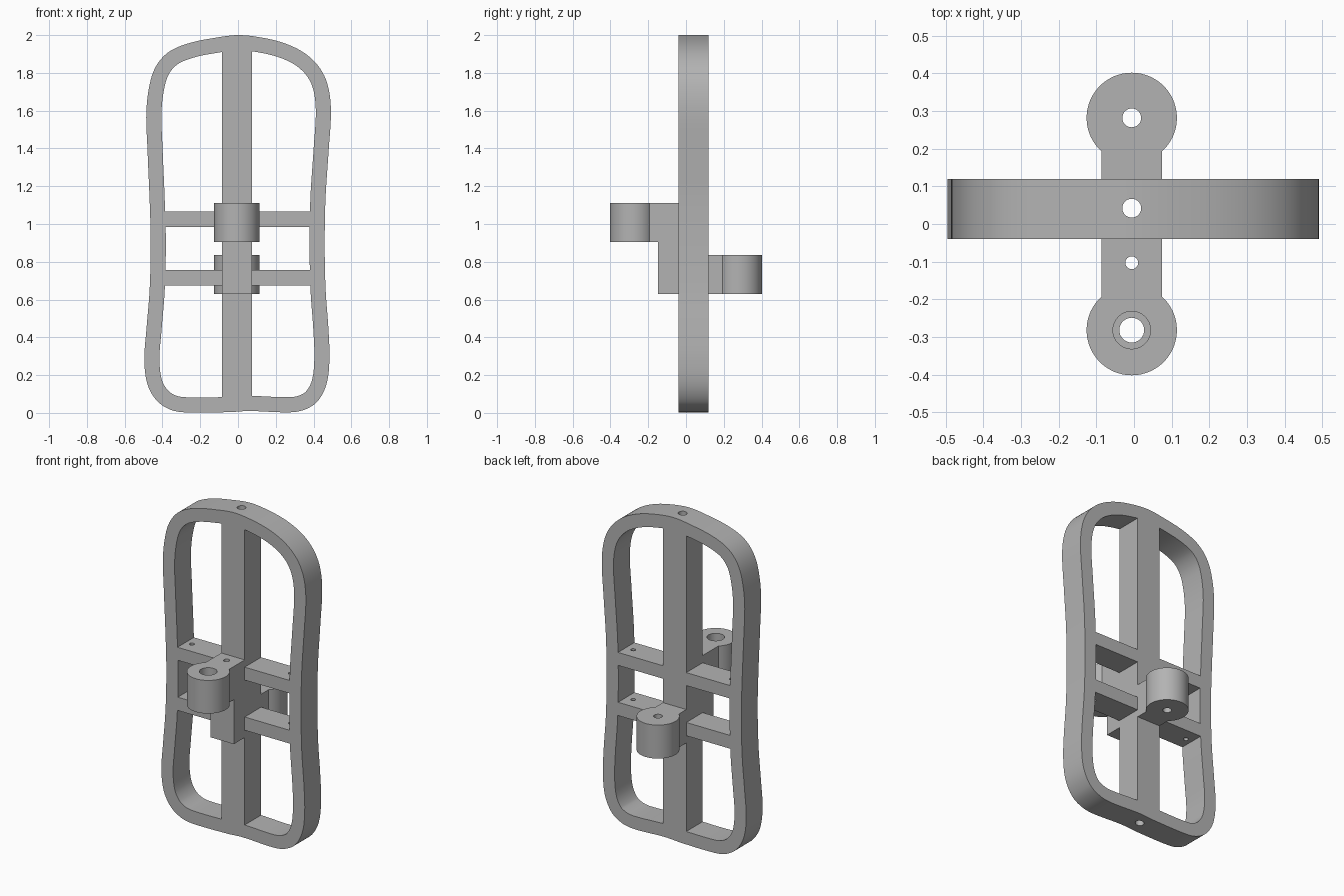
import bpy, bmesh, math
from mathutils import Vector
from mathutils.geometry import interpolate_bezier

if "Cube" in bpy.data.objects:
    bpy.data.objects.remove(bpy.data.objects["Cube"])

grey = bpy.data.materials.new("plain grey")
grey.use_nodes = True
COLOUR = (0.45, 0.45, 0.45, 1)
grey.diffuse_color = COLOUR
grey.node_tree.nodes["Principled BSDF"].inputs["Base Color"].default_value = COLOUR

CX = -0.006                   # centre line of spine and bosses
HALF = 0.08                   # half width of spine and arms
FRONT, BACK = -0.04, 0.12     # faces of the flat panel


def prism(name, outline, lo, hi, axis="Z"):
    """Extrude a closed 2D outline along Z (outline in xy) or Y (outline in xz)."""
    bm = bmesh.new()
    place = (lambda p: (p[0], p[1], lo)) if axis == "Z" else (lambda p: (p[0], lo, p[1]))
    face = bm.faces.new([bm.verts.new(place(p)) for p in outline])
    moved = bmesh.ops.extrude_face_region(bm, geom=[face])["geom"]
    shift = Vector((0, 0, hi - lo)) if axis == "Z" else Vector((0, hi - lo, 0))
    bmesh.ops.translate(bm, vec=shift, verts=[v for v in moved if isinstance(v, bmesh.types.BMVert)])
    bmesh.ops.recalc_face_normals(bm, faces=bm.faces)
    mesh = bpy.data.meshes.new(name)
    bm.to_mesh(mesh)
    bm.free()
    mesh.materials.append(grey)
    obj = bpy.data.objects.new(name, mesh)
    bpy.context.collection.objects.link(obj)
    return obj


def rect(x0, x1, y0, y1):
    return [(x0, y0), (x1, y0), (x1, y1), (x0, y1)]


def circle(x, y, r, n=32):
    return [(x + r * math.cos(math.tau * i / n), y + r * math.sin(math.tau * i / n)) for i in range(n)]


def cut(obj, cutter):
    """Subtract the cutter and discard it."""
    mod = obj.modifiers.new("cut", "BOOLEAN")
    mod.operation, mod.solver, mod.object = "DIFFERENCE", "EXACT", cutter
    bpy.context.view_layer.objects.active = obj
    bpy.ops.object.modifier_apply(modifier=mod.name)
    bpy.data.objects.remove(cutter)


def drill(obj, x, y, r, lo=-0.1, hi=2.1):
    cut(obj, prism("drill", circle(x, y, r), lo, hi))


def smooth_loop(points, steps=6):
    """Closed smooth curve through the points."""
    pts = [Vector(p) for p in points]
    n, out = len(pts), []
    for i in range(n):
        a, b, c, d = (pts[(i + k) % n] for k in (-1, 0, 1, 2))
        reach = (c - b).length / 3
        seg = interpolate_bezier(b, b + (c - a).normalized() * reach,
                                 c - (d - b).normalized() * reach, c, steps + 1)
        out += [Vector(p[:2]) for p in seg[:-1]]
    return out


def inset(loop, dist):
    """Offset a clockwise loop inwards."""
    out = []
    for i, p in enumerate(loop):
        t = (loop[(i + 1) % len(loop)] - loop[i - 1]).normalized()
        out.append(p + Vector((t.y, -t.x)) * dist)
    return out


# Waisted outline of the panel, clockwise from top centre
OUTLINE = [(0, 2), (.125, 1.987), (.246, 1.957), (.352, 1.905), (.43, 1.83), (.475, 1.735),
           (.492, 1.6), (.48, 1.39), (.463, 1.13), (.459, .87), (.464, .65), (.479, .44),
           (.484, .28), (.468, .15), (.42, .06), (.352, .017), (.272, .003), (.06, .01),
           (-.05, .004), (-.283, .003), (-.36, .018), (-.43, .065), (-.479, .15), (-.496, .28),
           (-.485, .44), (-.468, .65), (-.462, .9), (-.468, 1.13), (-.479, 1.39), (-.485, 1.6),
           (-.463, 1.76), (-.425, 1.85), (-.36, 1.915), (-.257, 1.958), (-.125, 1.985)]
loop = smooth_loop(OUTLINE)

# Panel: rim, spine and two cross bars left standing between the windows
panel = prism("frame_with_spine_and_bars", loop, FRONT, BACK, "Y")
windows = prism("windows", inset(loop, 0.08), FRONT - 0.1, BACK + 0.1, "Y")
cut(windows, prism("spine", rect(CX - HALF, CX + HALF, -1, 3), -1, 1, "Y"))
for low, high in ((0.675, 0.757), (0.985, 1.065)):
    cut(windows, prism("bar", rect(-1, 1, low, high), -1, 1, "Y"))
cut(panel, windows)

# Long hole down the spine, small holes near the bar ends
drill(panel, CX, 0.042, 0.025)
for side in (-1, 1):
    drill(panel, CX + side * 0.338, 0.042, 0.014, 0.5, 1.2)


def boss_arm(name, side, root, lo, hi):
    """Arm from the panel face ending in a round boss; side is -1 front, 1 back."""
    radius, centre = 0.12, 0.282 * side
    start = math.asin(HALF / radius)
    outline = [(CX + HALF, root)]
    n = 48
    for i in range(n + 1):
        a = start + (math.tau - 2 * start) * i / n
        outline.append((CX + radius * math.sin(a), centre - side * radius * math.cos(a)))
    outline.append((CX - HALF, root))
    return prism(name, outline, lo, hi)


# Front arm with a counterbored boss, carried by a mounting block
front_arm = boss_arm("front_boss_arm", -1, FRONT, 0.905, 1.11)
drill(front_arm, CX, -0.282, 0.033)
drill(front_arm, CX, -0.282, 0.05, 1.01, 1.2)
drill(front_arm, CX, -0.103, 0.017)
block = prism("front_mounting_block", rect(CX - HALF, CX + HALF, -0.147, FRONT), 0.63, 0.905)
drill(block, CX, -0.103, 0.017)

# Back arm with a plain boss
back_arm = boss_arm("back_boss_arm", 1, BACK, 0.63, 0.837)
drill(back_arm, CX, 0.282, 0.025)

# Smooth curved walls, keep crisp edges
bpy.ops.object.select_all(action="DESELECT")
for obj in (panel, front_arm, block, back_arm):
    obj.select_set(True)
bpy.context.view_layer.objects.active = panel
bpy.ops.object.shade_smooth_by_angle(angle=math.radians(30))
